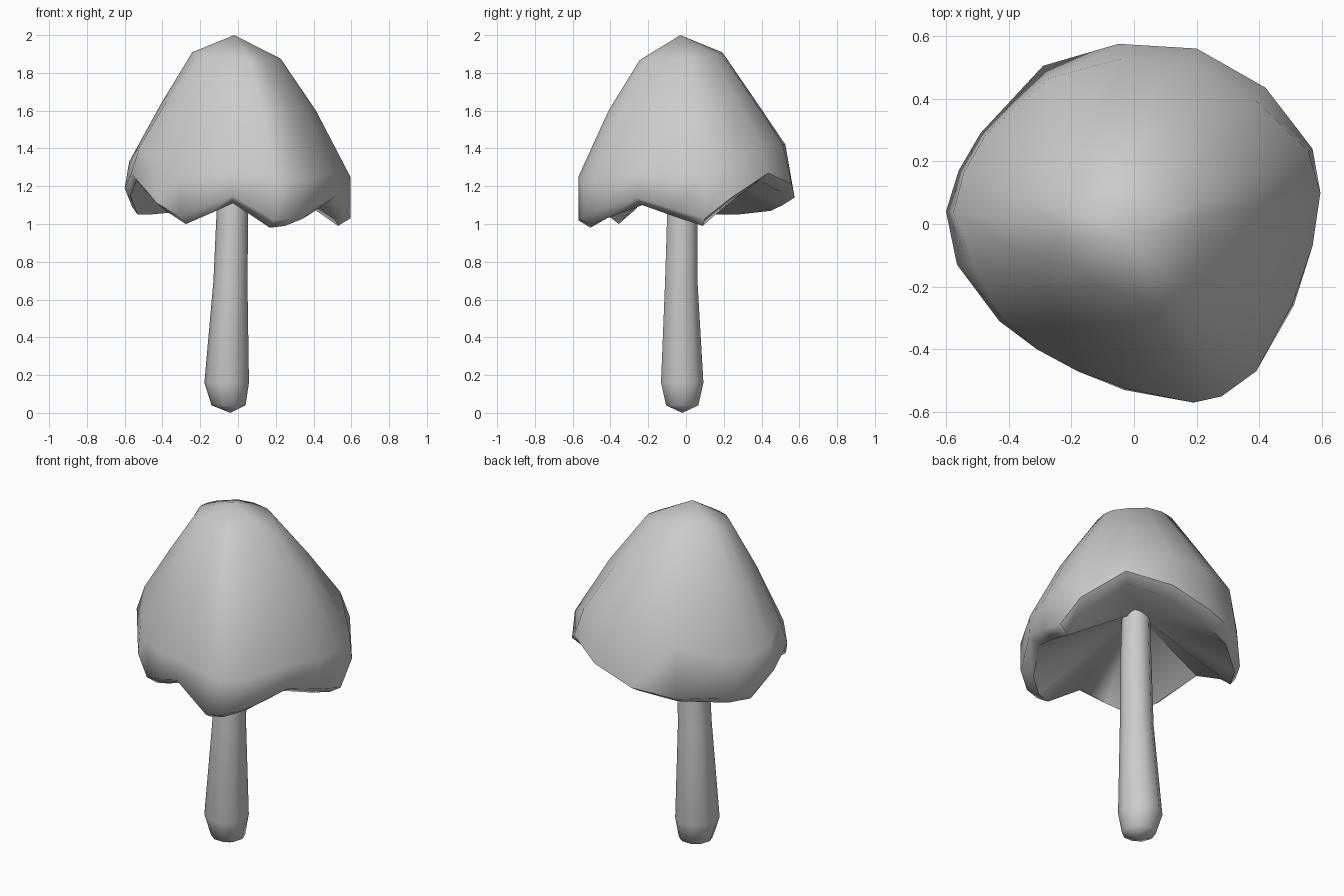
import bpy
import bmesh
import math
from mathutils import Vector

old = bpy.data.objects.get("Cube")
if old:
    bpy.data.objects.remove(old, do_unlink=True)


def make_material(name, color):
    mat = bpy.data.materials.new(name)
    mat.use_nodes = True
    mat.diffuse_color = color
    mat.node_tree.nodes["Principled BSDF"].inputs["Base Color"].default_value = color
    return mat


def loft(name, rings, start, end):
    """Skin closed rings of points, with a pole at each end."""
    bm = bmesh.new()
    loops = [[bm.verts.new(p) for p in ring] for ring in rings]
    count = len(loops[0])
    for lower, upper in zip(loops, loops[1:]):
        for i in range(count):
            j = (i + 1) % count
            bm.faces.new((lower[i], lower[j], upper[j], upper[i]))
    for pole, loop in ((start, loops[0]), (end, loops[-1])):
        tip = bm.verts.new(pole)
        for i in range(count):
            bm.faces.new((loop[i], loop[(i + 1) % count], tip))
    bmesh.ops.recalc_face_normals(bm, faces=bm.faces)
    mesh = bpy.data.meshes.new(name)
    bm.to_mesh(mesh)
    bm.free()
    mesh.materials.append(gray)
    obj = bpy.data.objects.new(name, mesh)
    bpy.context.collection.objects.link(obj)
    return obj


def smooth(obj, degrees):
    bpy.ops.object.select_all(action="DESELECT")
    obj.select_set(True)
    bpy.context.view_layer.objects.active = obj
    bpy.ops.object.shade_smooth_by_angle(angle=math.radians(degrees))


gray = make_material("plain gray", (0.6, 0.6, 0.6, 1.0))

# Cap outline: x, y, height of the wavy rim, height of the shoulder
outline = [
    (.595, .1, .99, 1.25), (.57, .24, 1.1, 1.3), (.42, .435, 1.23, 1.42),
    (.2, .56, 1.17, 1.42), (-.05, .575, 1.1, 1.42), (-.29, .505, 1.07, 1.4),
    (-.49, .29, 1.05, 1.31), (-.56, .17, 1.05, 1.31), (-.6, .04, 1.15, 1.33),
    (-.565, -.13, 1.23, 1.41), (-.43, -.31, 1.07, 1.3), (-.31, -.4, 1.0, 1.25),
    (-.18, -.47, 1.05, 1.25), (-.03, -.53, 1.11, 1.27), (.19, -.57, .98, 1.25),
    (.28, -.55, .99, 1.24), (.39, -.47, 1.03, 1.24), (.51, -.26, 1.1, 1.27),
    (.57, -.07, 1.04, 1.25),
]
apex = Vector((-.02, -.03, 2))
rim, lip, shoulder, slope, crown = [], [], [], [], []
for x, y, rim_z, shoulder_z in outline:
    # The rim curls inward below the widest ring, least on the right side
    curl = .95 if x < -.45 else .89
    rim.append((x * curl, y * curl, rim_z))
    lip.append((x, y, rim_z + .04))
    # Higher shoulders sit closer to the axis
    wide = 1 - .5 * max(0, shoulder_z - 1.25)
    edge = Vector((x * wide, y * wide, shoulder_z))
    shoulder.append(edge)
    for ring, factor, z in ((slope, .705, 1.13 + .375 * shoulder_z),
                            (crown, .4, 1.89 + .03 * y - .03 * x)):
        point = apex.lerp(edge, factor)
        ring.append((point.x, point.y, z))

# The underside is a shallow cone that rises from the rim to the stem
cap = loft("mushroom_cap", [rim, lip, shoulder, slope, crown],
           start=(-.03, -.02, 1.38), end=apex)
smooth(cap, 60)

# Stem sections: centre x, centre y, height, radius
sections = [
    (-.05, -.02, .04, .09), (-.06, -.02, .16, .118),
    (-.04, -.025, .7, .09), (-.03, -.02, 1.05, .084), (-.03, -.02, 1.38, .075),
]
SIDES = 10
stem_rings = []
for cx, cy, z, radius in sections:
    turns = [math.tau * i / SIDES for i in range(SIDES)]
    stem_rings.append([(cx + radius * math.cos(a), cy + radius * math.sin(a), z)
                       for a in turns])
stem = loft("mushroom_stem", stem_rings, start=(-.04, -.02, 0), end=(-.03, -.02, 1.4))
smooth(stem, 60)
